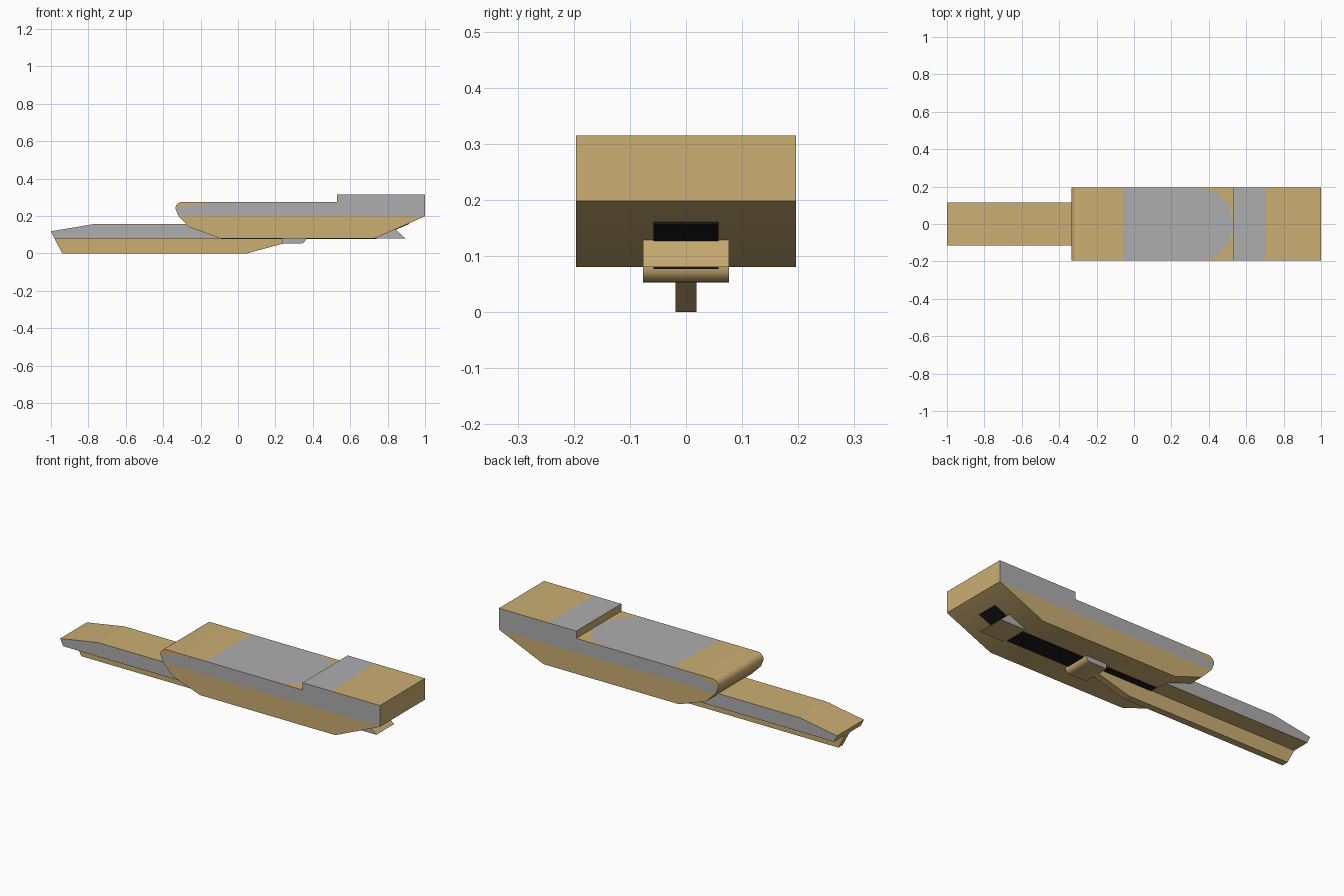
import bpy, bmesh, math
from mathutils import Vector

if "Cube" in bpy.data.objects:
    bpy.data.objects.remove(bpy.data.objects["Cube"])


def material(name, rgb):
    m = bpy.data.materials.new(name)
    m.diffuse_color = (*rgb, 1)
    m.use_nodes = True
    m.node_tree.nodes["Principled BSDF"].inputs["Base Color"].default_value = m.diffuse_color
    return m


TAN, GREY, BLACK = 0, 1, 2
mats = [material("tan", (0.60, 0.42, 0.17)),
        material("grey", (0.42, 0.42, 0.42)),
        material("black", (0.01, 0.01, 0.01))]


def finish(bm, name, smooth=False):
    bmesh.ops.remove_doubles(bm, verts=bm.verts, dist=1e-5)
    bmesh.ops.recalc_face_normals(bm, faces=bm.faces)
    me = bpy.data.meshes.new(name)
    bm.to_mesh(me)
    bm.free()
    for m in mats:
        me.materials.append(m)
    ob = bpy.data.objects.new(name, me)
    bpy.context.collection.objects.link(ob)
    if smooth:
        bpy.context.view_layer.objects.active = ob
        ob.select_set(True)
        bpy.ops.object.shade_smooth_by_angle(angle=math.radians(25))
        ob.select_set(False)
    return ob


def face(bm, pts, mat):
    f = bm.faces.new([bm.verts.new(p) for p in pts])
    f.material_index = mat


def prism(name, profile, half, side=TAN, rim=TAN, smooth=False):
    """Extrude an x-z profile across y."""
    bm = bmesh.new()
    for s in (-half, half):
        face(bm, [(x, s, z) for x, z in profile], side)
    for (x0, z0), (x1, z1) in zip(profile, profile[1:] + profile[:1]):
        face(bm, [(x0, -half, z0), (x1, -half, z1), (x1, half, z1), (x0, half, z0)], rim)
    return finish(bm, name, smooth)


# Upper hull: grey band above a tan lower half
W = 0.196
nose = [(-0.30 - 0.035 * math.sin(a), 0.240 + 0.035 * math.cos(a))
        for a in [math.radians(d) for d in range(0, 91, 15)]]
chine = [(-0.319, 0.20), (-0.26, 0.14), (-0.095, 0.08), (0.73, 0.08), (1.0, 0.198)]
sweep = [(-0.25, 0.258), (-0.16, 0.270)]
split, arc_x, step, stripe = -0.06, 0.335, 0.53, 0.70
top, high = 0.275, 0.315
deck_top = [(1.0, high), (stripe, high), (step, high), (step, top), (arc_x, top), (split, top)]

bm = bmesh.new()
for s in (-W, W):
    face(bm, [(x, s, z) for x, z in chine], TAN)
    face(bm, [(x, s, z) for x, z in deck_top + sweep[::-1] + [nose[-1], chine[0], chine[-1]]], GREY)
    face(bm, [(x, s, z) for x, z in [(split, top)] + nose + sweep], TAN)
rim = [(split, top)] + nose + chine + deck_top[:4]
for i, ((x0, z0), (x1, z1)) in enumerate(zip(rim, rim[1:])):
    grey = (x0, z0) == (stripe, high)
    face(bm, [(x0, -W, z0), (x1, -W, z1), (x1, W, z1), (x0, W, z0)], GREY if grey else TAN)
# Deck panel with a rounded grey end and two tan corners
arc = [(arc_x + (step - arc_x) * math.cos(a), W * math.sin(a), top)
       for a in [math.pi * (k / 24 - 0.5) for k in range(25)]]
face(bm, [(split, W, top), (split, -W, top)] + arc, GREY)
face(bm, arc[:13] + [(step, -W, top)], TAN)
face(bm, arc[12:] + [(step, W, top)], TAN)
finish(bm, "upper_hull", smooth=True)

# Long forward boom and the keel beneath it
prism("forward_boom", [(-1.0, 0.118), (-0.77, 0.157), (-0.1, 0.157), (-0.1, 0.0805), (-0.982, 0.0805)],
      0.116, side=GREY)
prism("keel", [(-0.982, 0.081), (-0.94, 0.0), (0.05, 0.0), (0.25, 0.055), (0.25, 0.081)], 0.019)

# Crossbar on the rear end of the keel, rounded at the back
curve = [(0.335 + 0.028 * math.sin(a), 0.081 - 0.028 * math.cos(a))
         for a in [math.radians(d) for d in range(0, 91, 15)]]
prism("keel_crossbar", [(0.235, 0.081), (0.235, 0.053)] + curve, 0.077, side=GREY, smooth=True)

# Rear wedge under the sloped stern
prism("rear_wedge", [(0.72, 0.0805), (0.895, 0.0805), (0.84, 0.130)], 0.077, side=GREY)

# Black inset panels: belly strip and stern slope
prism("belly_panel", [(-0.09, 0.082), (-0.09, 0.077), (0.74, 0.077), (0.74, 0.082)], 0.058,
      side=BLACK, rim=BLACK)
n = Vector((0.118, -0.27)).normalized() * 0.004
a, b = Vector((0.835, 0.127)), Vector((0.914, 0.161))
prism("stern_panel", [tuple(p) for p in (a - n, b - n, b + n, a + n)], 0.058,
      side=BLACK, rim=BLACK)
